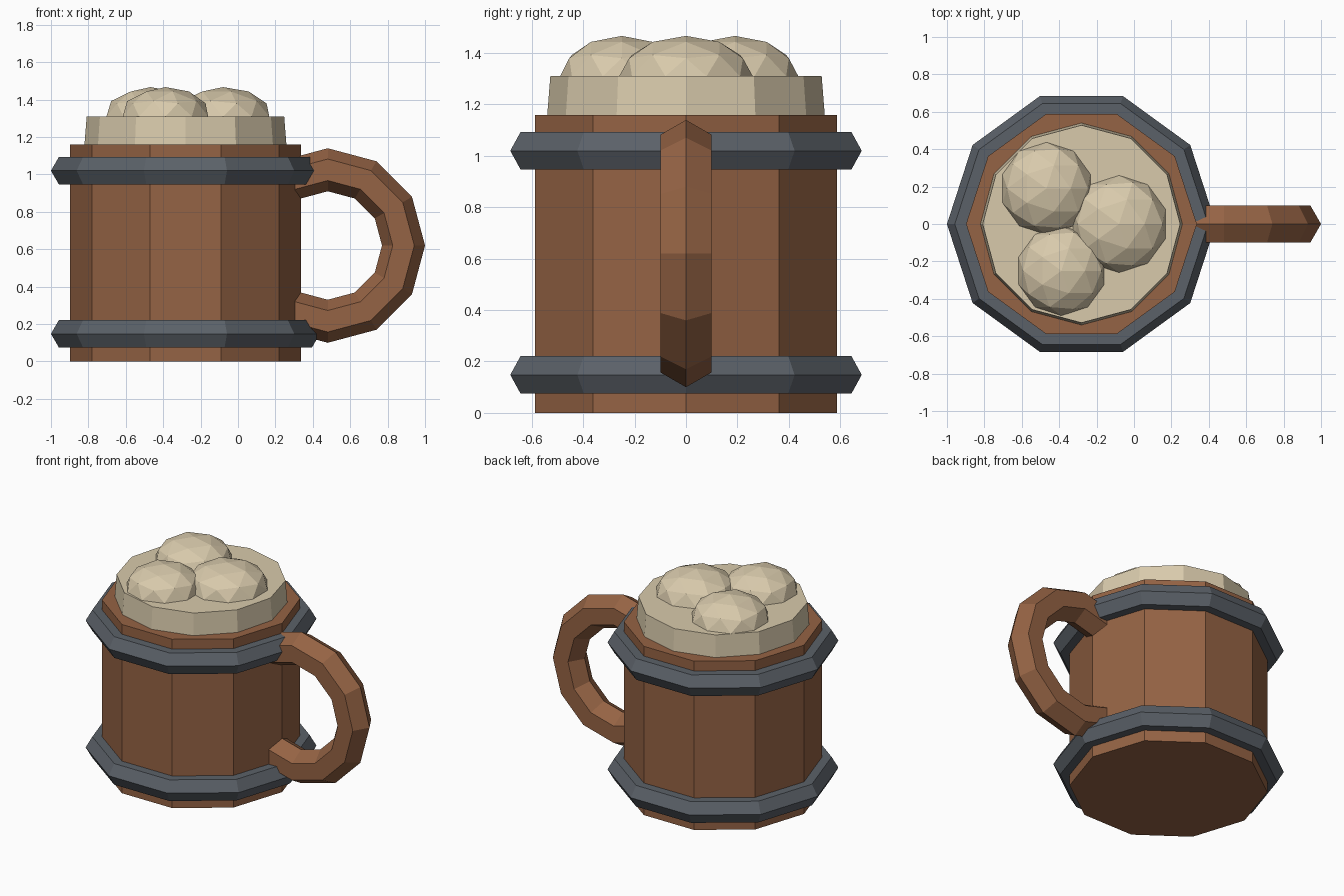
import bpy
import math

if "Cube" in bpy.data.objects:
    bpy.data.objects.remove(bpy.data.objects["Cube"])

CX = -0.281  # axis of the mug body


def material(name, rgb):
    m = bpy.data.materials.new(name)
    m.diffuse_color = (*rgb, 1.0)
    m.use_nodes = True
    m.node_tree.nodes["Principled BSDF"].inputs["Base Color"].default_value = m.diffuse_color
    return m


wood = material("brown wood", (0.30, 0.125, 0.058))
iron = material("grey iron", (0.105, 0.12, 0.14))
foam = material("cream foam", (0.69, 0.59, 0.41))


def finish(name, mat):
    ob = bpy.context.object
    ob.name = name
    ob.data.materials.append(mat)
    bpy.ops.object.transform_apply(location=False, rotation=True, scale=True)
    return ob


def drum(name, sides, r_bottom, r_top, z0, z1, turn, mat):
    bpy.ops.mesh.primitive_cone_add(vertices=sides, radius1=r_bottom, radius2=r_top,
                                    depth=z1 - z0, location=(CX, 0, (z0 + z1) / 2),
                                    rotation=(0, 0, turn))
    return finish(name, mat)


def hoop(name, loc, rot, major, minor, segments, mat):
    bpy.ops.mesh.primitive_torus_add(major_segments=segments, minor_segments=6,
                                     major_radius=major, minor_radius=minor,
                                     location=loc, rotation=rot)
    return finish(name, mat)


# ten-sided wooden body, with a vertex pointing along x
drum("mug_body", 10, 0.617, 0.617, 0.0, 1.16, math.pi / 2, wood)

# two iron bands with hexagonal section
for name, z in (("lower_band", 0.148), ("upper_band", 1.02)):
    hoop(name, (CX, 0, z), (0, 0, 0), 0.635, 0.084, 10, iron)

# ring handle, its inner part sunk in the body
hoop("handle", (0.48, 0, 0.62), (math.pi / 2, 0, 0), 0.405, 0.115, 12, wood)

# foam slab and three flattened foam bubbles
drum("foam_layer", 12, 0.543, 0.528, 1.12, 1.31, 0.0, foam)
for i, (x, y, r) in enumerate(((-0.468, 0.19, 0.247), (-0.08, 0.0, 0.26), (-0.388, -0.25, 0.24))):
    bpy.ops.mesh.primitive_ico_sphere_add(subdivisions=2, radius=r, location=(x, y, 1.31))
    bpy.context.object.scale = (1, 1, 0.157 / r)
    finish(f"foam_bubble_{i + 1}", foam)
